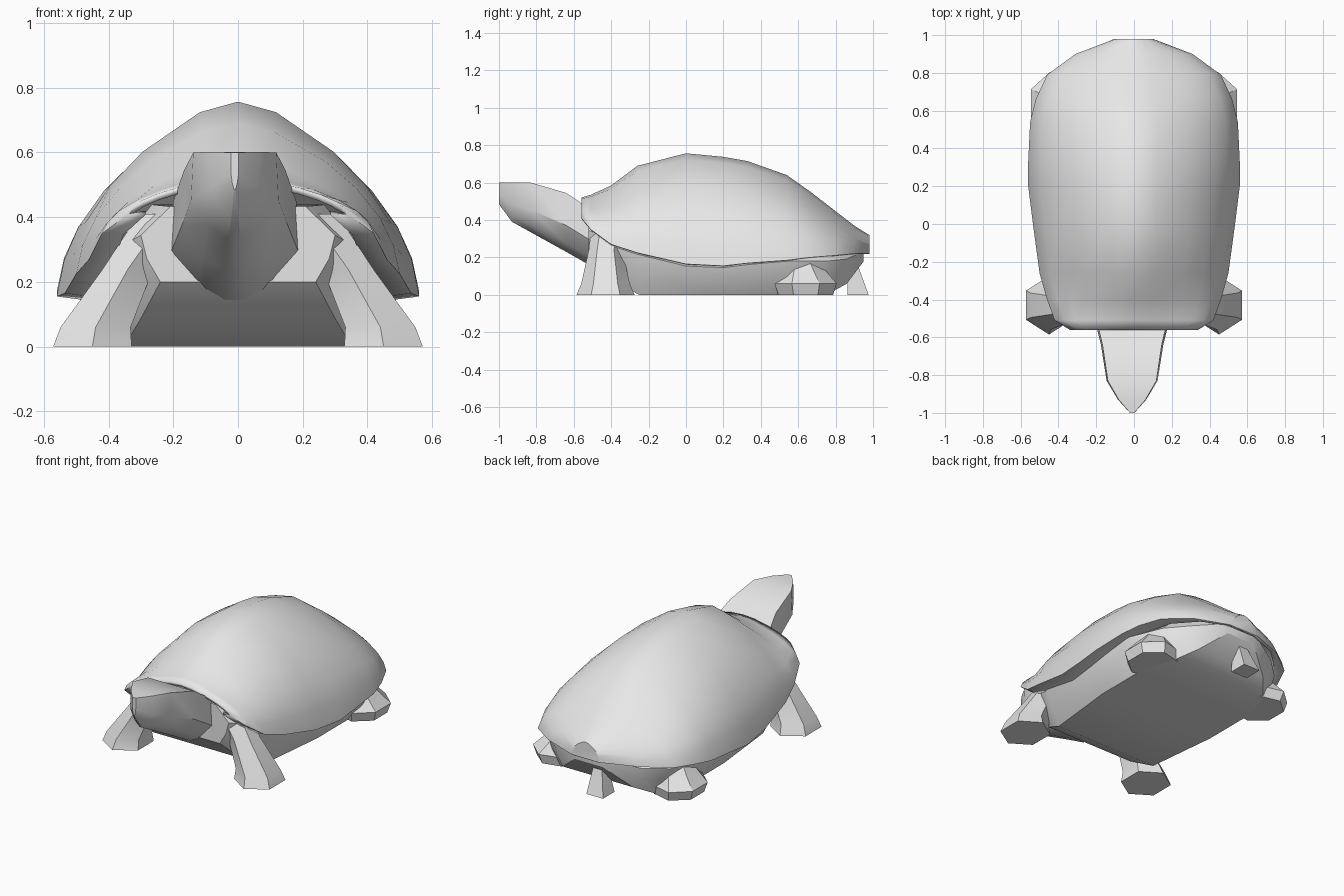
import bpy
import bmesh
import math

cube = bpy.data.objects.get("Cube")
if cube:
    bpy.data.objects.remove(cube, do_unlink=True)

grey = bpy.data.materials.new("plain grey")
grey.use_nodes = True
GREY = (0.8, 0.8, 0.8, 1)
grey.diffuse_color = GREY
grey.node_tree.nodes["Principled BSDF"].inputs["Base Color"].default_value = GREY


def skin(name, rings, closed=True, caps=(True, True), angle=30):
    """Bridge a list of equal rings into one object."""
    bm = bmesh.new()
    rows = [[bm.verts.new(p) for p in ring] for ring in rings]
    count = len(rows[0])
    for a, b in zip(rows, rows[1:]):
        for i in range(count if closed else count - 1):
            j = (i + 1) % count
            bm.faces.new((a[i], a[j], b[j], b[i]))
    for row, wanted in zip((rows[0], rows[-1]), caps):
        if wanted:
            bm.faces.new(row)
    bmesh.ops.recalc_face_normals(bm, faces=bm.faces)
    mesh = bpy.data.meshes.new(name)
    bm.to_mesh(mesh)
    bm.free()
    mesh.materials.append(grey)
    obj = bpy.data.objects.new(name, mesh)
    bpy.context.collection.objects.link(obj)
    bpy.ops.object.select_all(action="DESELECT")
    obj.select_set(True)
    bpy.context.view_layer.objects.active = obj
    bpy.ops.object.shade_smooth_by_angle(angle=math.radians(angle))
    return obj


def sections(profile, stations, shift=0):
    """Mirror a half profile and scale it at each (y, half width, top, bottom)."""
    full = [(-u, v) for u, v in reversed(profile) if u > 0] + profile
    return [[(shift + u * w, y, low + v * (top - low)) for u, v in full]
            for y, w, top, low in stations]


def limb(name, path, sides=6, side=1):
    """Tapered limb of flat rings: (x, y, z, x radius, y radius)."""
    rings = []
    for x, y, z, rx, ry in path:
        turns = [math.tau * (i + 0.5) / sides for i in range(sides)]
        rings.append([(side * (x + rx * math.cos(t)), y + ry * math.sin(t), z)
                      for t in turns])
    return skin(name, rings, angle=25)


# Domed shell with a ridge and a rim turned under
dome = [(0, 1), (0.22, 0.945), (0.55, 0.74), (0.74, 0.56), (0.88, 0.37),
        (0.96, 0.19), (1, 0), (0.84, -0.02)]
shell = skin("shell", sections(dome, [
    (-0.56, 0.34, 0.52, 0.41), (-0.51, 0.42, 0.535, 0.35), (-0.4, 0.46, 0.585, 0.27),
    (-0.26, 0.5, 0.69, 0.225), (0, 0.535, 0.757, 0.165), (0.2, 0.56, 0.738, 0.155),
    (0.33, 0.56, 0.715, 0.17), (0.54, 0.55, 0.64, 0.185), (0.66, 0.52, 0.555, 0.2),
    (0.79, 0.46, 0.455, 0.21), (0.9, 0.31, 0.37, 0.22), (0.98, 0.1, 0.32, 0.22),
]), closed=False, caps=(False, True))
thickness = shell.modifiers.new("thickness", "SOLIDIFY")
thickness.thickness = 0.02
thickness.offset = -1

# Body with a flat belly
trunk = [(0, 1), (0.7, 0.97), (1, 0.6), (0.94, 0.3), (0.8, 0), (0, 0)]
trunk_ring = [p for p in trunk if p != (0, 1)]
skin("body", sections(trunk_ring[:-1], [
    (-0.52, 0.3, 0.44, 0.2), (-0.4, 0.38, 0.45, 0.08), (-0.25, 0.44, 0.4, 0),
    (0.2, 0.5, 0.3, 0), (0.55, 0.5, 0.3, 0), (0.75, 0.42, 0.3, 0),
    (0.86, 0.3, 0.28, 0.06), (0.95, 0.12, 0.27, 0.18),
]))

# Neck and wedge-shaped head in one piece
neck = [(0.95, 1), (1, 0.45), (0.6, 0.15), (0.15, 0)]
skin("head_and_neck", sections(neck, [
    (-1, 0.012, 0.6, 0.485), (-0.93, 0.075, 0.602, 0.39), (-0.83, 0.135, 0.6, 0.335),
    (-0.64, 0.165, 0.545, 0.23), (-0.5, 0.2, 0.45, 0.15), (-0.3, 0.2, 0.42, 0.12),
], shift=-0.01))

# Legs, mirrored on both sides
for label, side in (("left", 1), ("right", -1)):
    limb(label + "_front_leg", [
        (0.45, -0.43, 0, 0.14, 0.155), (0.44, -0.43, 0.06, 0.125, 0.13),
        (0.34, -0.43, 0.24, 0.09, 0.09), (0.22, -0.4, 0.41, 0.1, 0.1)], side=side)
    limb(label + "_hind_leg", [
        (0.4, 0.64, 0, 0.14, 0.15), (0.41, 0.64, 0.06, 0.15, 0.17),
        (0.38, 0.63, 0.13, 0.11, 0.12), (0.32, 0.6, 0.22, 0.1, 0.1)],
        sides=7, side=side)

# Drooping tail
limb("tail", [(-0.06, 0.92, 0, 0.08, 0.08), (-0.04, 0.89, 0.16, 0.04, 0.04),
              (0, 0.87, 0.25, 0.04, 0.03)], sides=4)
